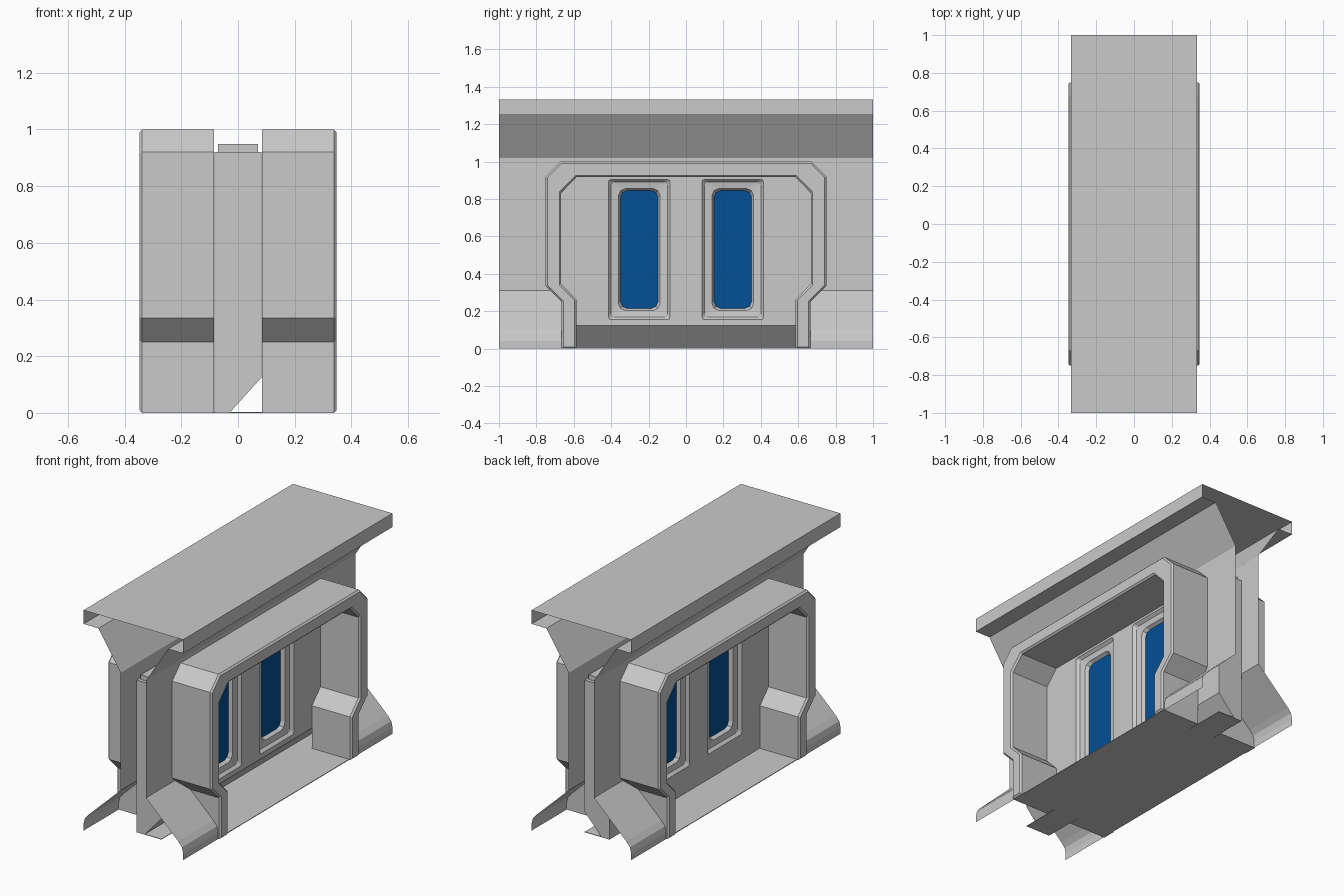
import bpy, bmesh

if "Cube" in bpy.data.objects:
    bpy.data.objects.remove(bpy.data.objects["Cube"])


def material(name, color):
    m = bpy.data.materials.new(name)
    m.use_nodes = True
    m.diffuse_color = color
    m.node_tree.nodes["Principled BSDF"].inputs["Base Color"].default_value = color
    return m


GREY = material("grey metal", (0.59, 0.59, 0.59, 1))
BLUE = material("blue glass", (0.001, 0.08, 0.3, 1))


def finish(name, bm, mat=GREY, mirror=False):
    me = bpy.data.meshes.new(name)
    bm.to_mesh(me)
    bm.free()
    me.materials.append(mat)
    ob = bpy.data.objects.new(name, me)
    bpy.context.collection.objects.link(ob)
    if mirror:
        ob.modifiers.new("mirror", "MIRROR").use_axis[0] = True
    return ob


def sheet(name, profile, y0, y1):
    """Open x-z profile swept along y, mirrored to both sides."""
    bm = bmesh.new()
    rows = [[bm.verts.new((x, y, z)) for x, z in profile] for y in (y0, y1)]
    for i in range(len(profile) - 1):
        bm.faces.new((rows[0][i], rows[0][i + 1], rows[1][i + 1], rows[1][i]))
    return finish(name, bm, mirror=True)


def prism(name, profile, y0, y1):
    """Closed x-z profile swept along y."""
    bm = bmesh.new()
    f = bm.faces.new([bm.verts.new((x, y0, z)) for x, z in profile])
    top = bmesh.ops.extrude_face_region(bm, geom=[f])
    verts = [v for v in top["geom"] if isinstance(v, bmesh.types.BMVert)]
    bmesh.ops.translate(bm, verts=verts, vec=(0, y1 - y0, 0))
    bmesh.ops.recalc_face_normals(bm, faces=bm.faces)
    return finish(name, bm)


def box(x, z0, z1):
    return [(-x, z0), (x, z0), (x, z1), (-x, z1)]


def cut_rect(yc, hy, hz, c):
    """Rectangle in y-z with two-step rounded corners."""
    k = c * 0.3
    q = [(hy, hz - c), (hy - k, hz - k), (hy - c, hz)]
    pts = q + [(-y, z) for y, z in reversed(q)]
    pts += [(-y, -z) for y, z in q] + [(y, -z) for y, z in reversed(q)]
    return [(yc + y, 0.53 + z) for y, z in pts]


def ring(bm, x, pts):
    return [bm.verts.new((x, y, z)) for y, z in pts]


# Canopy and upper wall shell, open at both ends
W = 0.085
sheet("canopy", [(0, 1.333), (0.333, 1.333), (0.333, 1.25), (0.233, 1.25),
                 (W, 1.02), (W, 0.94)], -1, 1)

# Lower wall shells with flared feet, beyond the frames
for y0, y1, end in ((-1, -0.63, "front"), (0.63, 1, "back")):
    sheet(end + "_wall", [(W, 0.94), (W, 0.31), (0.3, 0.105), (0.325, 0.075),
                          (0.333, 0.04), (0.333, 0)], y0, y1)

# Inner core, undercut on one side; narrower behind the windows
C, N, H = 0.083, 0.03, 0.125
core_end = [(-C, 0), (-N, 0), (C, H), (C, 0.92), (-C, 0.92)]
prism("core_front", core_end, -0.85, -0.6)
prism("core_back", core_end, 0.6, 0.85)
prism("core_middle", [(-C, 0), (-N, 0), (C, H), (N, H), (N, 0.92),
                      (-N, 0.92), (-N, H), (-C, H)], -0.6, 0.6)
prism("core_cap", box(0.07, 0.92, 0.948), -0.83, 0.83)

# Floor plate between the frame legs, with narrow tongues at both ends
prism("floor_plate", box(0.333, 0, 0.004), -0.6, 0.6)
prism("floor_tongue", box(C, 0, 0.003), -0.85, 0.85)

# Deep arched frames with chamfered outer rims
outer = [(0.665, 0), (0.665, 0.25), (0.75, 0.335), (0.75, 0.92), (0.67, 1.0)]
inner = [(0.585, 0), (0.585, 0.262), (0.667, 0.345), (0.667, 0.833), (0.585, 0.917)]
loop = outer + [(-y, z) for y, z in reversed(outer)]
loop += [(-y, z) for y, z in inner] + list(reversed(inner))
bm = bmesh.new()
face = bm.faces.new(ring(bm, W, loop))
res = bmesh.ops.extrude_face_region(bm, geom=[face])["geom"]
bmesh.ops.translate(bm, verts=[g for g in res if isinstance(g, bmesh.types.BMVert)],
                    vec=(0.348 - W, 0, 0))
bmesh.ops.recalc_face_normals(bm, faces=bm.faces)
rim = [e for e in bm.edges if all(v.co.x > 0.3 for v in e.verts)]
bmesh.ops.bevel(bm, geom=rim, offset=0.01, segments=1, affect="EDGES")
finish("arch_frame", bm, mirror=True)

# Side panels with two window openings
WINDOWS = ((-0.25, "front"), (0.25, "back"))
OPENING = (0.165, 0.375, 0.015)
bm = bmesh.new()
loops = [[(-0.6, H), (0.6, H), (0.6, 0.92), (-0.6, 0.92)]]
loops += [cut_rect(yc, *OPENING) for yc, end in WINDOWS]
edges = []
for pts in loops:
    vs = ring(bm, C, pts)
    edges += [bm.edges.new((vs[i - 1], vs[i])) for i in range(len(vs))]
bmesh.ops.triangle_fill(bm, edges=edges, use_beauty=True, normal=(1, 0, 0))
bmesh.ops.dissolve_limit(bm, angle_limit=0.01, verts=bm.verts, edges=bm.edges)
finish("window_panel", bm, mirror=True)

# Windows: stepped recess down to a sunken pane
PANE = (0.1, 0.315, 0.035)
steps = [(C, OPENING), (0.066, (0.15, 0.36, 0.015)),
         (0.06, (0.112, 0.327, 0.04)), (0.04, PANE)]
for yc, end in WINDOWS:
    bm = bmesh.new()
    rings = [ring(bm, x, cut_rect(yc, *size)) for x, size in steps]
    for a, b in zip(rings, rings[1:]):
        for i in range(len(a)):
            bm.faces.new((a[i - 1], a[i], b[i], b[i - 1]))
    finish(end + "_window_recess", bm, mirror=True)
    bm = bmesh.new()
    bm.faces.new(ring(bm, 0.04, cut_rect(yc, *PANE)))
    finish(end + "_window_pane", bm, BLUE, mirror=True)
